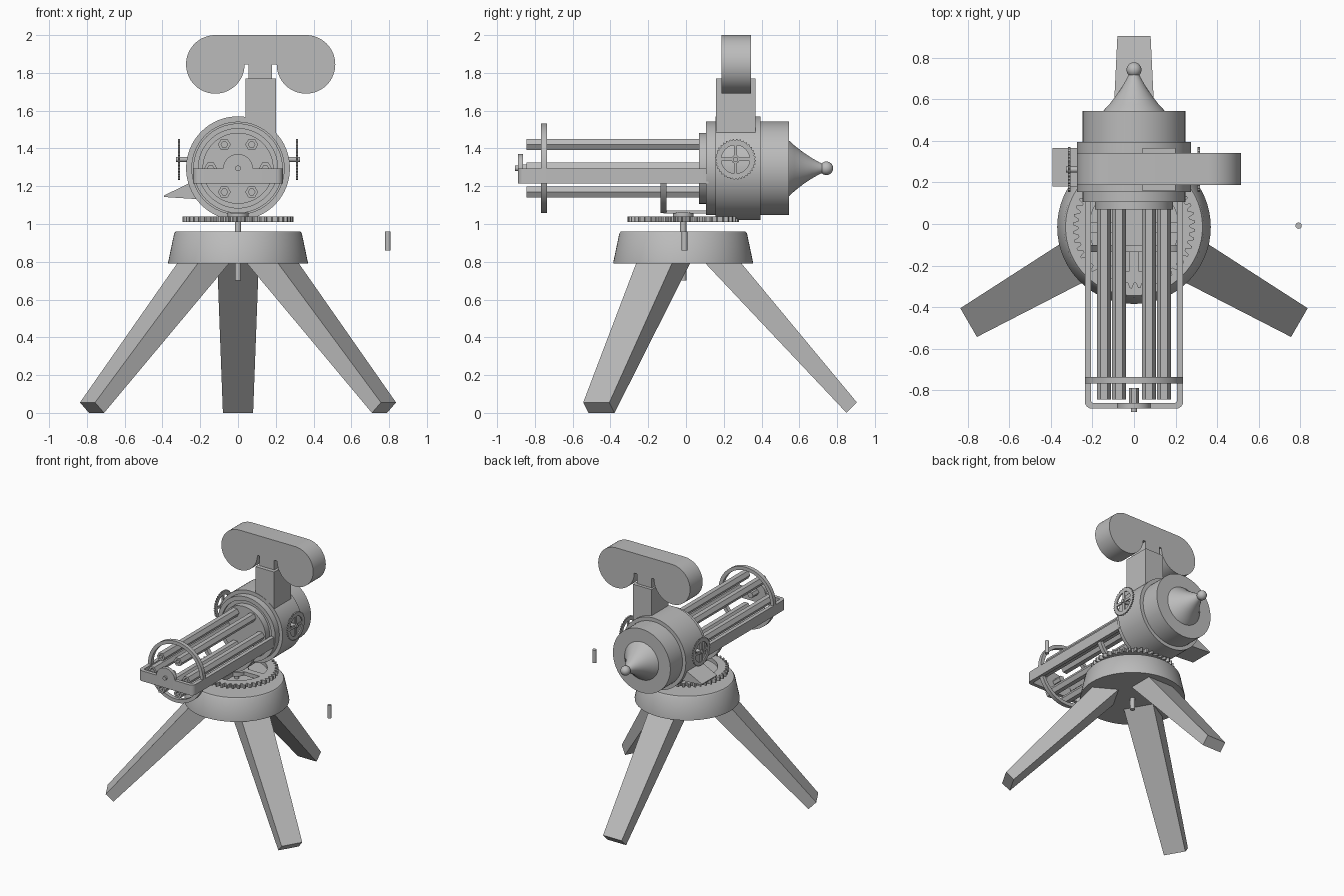
import bpy, bmesh, math
from mathutils import Matrix, Vector

if "Cube" in bpy.data.objects:
    bpy.data.objects.remove(bpy.data.objects["Cube"])

grey = bpy.data.materials.new("metal grey")
grey.diffuse_color = (0.5, 0.5, 0.5, 1)
grey.use_nodes = True
grey.node_tree.nodes["Principled BSDF"].inputs["Base Color"].default_value = grey.diffuse_color
CY, CZ = -0.015, 1.295          # tripod centre in y, gun axis height
GUN = (0, 0, CZ)


def finish(name, bm, loc=(0, 0, 0)):
    bmesh.ops.remove_doubles(bm, verts=bm.verts, dist=1e-5)
    bmesh.ops.recalc_face_normals(bm, faces=bm.faces)
    me = bpy.data.meshes.new(name)
    bm.to_mesh(me)
    bm.free()
    me.materials.append(grey)
    ob = bpy.data.objects.new(name, me)
    bpy.context.collection.objects.link(ob)
    ob.location = loc
    bpy.ops.object.select_all(action='DESELECT')
    ob.select_set(True)
    bpy.context.view_layer.objects.active = ob
    bpy.ops.object.shade_smooth_by_angle(angle=math.radians(35))
    return ob


def place(axis, a, b, t):
    return {'X': (t, a, b), 'Y': (a, t, b), 'Z': (a, b, t)}[axis]


def lathe(name, prof, axis, loc, n=48, closed=False, arc=(0, 360), tooth=0, turn=0):
    """Spin (radius, height) points round an axis; tooth cuts gear teeth in the outer edge."""
    bm = bmesh.new()
    full = arc[1] - arc[0] == 360
    big = max(r for r, t in prof)
    rows = []
    for k in range(n if full else n + 1):
        a = math.radians(arc[0] + (arc[1] - arc[0]) * k / n + turn)
        row = []
        for r, t in prof:
            if tooth and r > big * 0.99 and k % 4 < 2:
                r -= tooth
            row.append(bm.verts.new(place(axis, r * math.cos(a), r * math.sin(a), t)))
        rows.append(row)
    m = len(prof)
    for k in range(n):
        p, q = rows[k], rows[(k + 1) % len(rows)]
        for i in range(m if closed else m - 1):
            j = (i + 1) % m
            bm.faces.new((p[i], p[j], q[j], q[i]))
    if not full:
        bm.faces.new(rows[0])
        bm.faces.new(rows[-1])
    bmesh.ops.dissolve_degenerate(bm, dist=1e-6, edges=bm.edges)
    return finish(name, bm, loc)


def rod(name, r, lo, hi, axis, loc, n=24, turn=0):
    return lathe(name, [(0, lo), (r, lo), (r, hi), (0, hi)], axis, loc, n, turn=turn)


def ring(name, ro, ri, lo, hi, axis, loc, n=48, **kw):
    return lathe(name, [(ri, lo), (ro, lo), (ro, hi), (ri, hi)], axis, loc, n, True, **kw)


def prism(name, pts, lo, hi, axis, loc=(0, 0, 0)):
    bm = bmesh.new()
    a = [bm.verts.new(place(axis, x, y, lo)) for x, y in pts]
    b = [bm.verts.new(place(axis, x, y, hi)) for x, y in pts]
    bm.faces.new(a)
    bm.faces.new(b)
    for i in range(len(pts)):
        j = (i + 1) % len(pts)
        bm.faces.new((a[i], a[j], b[j], b[i]))
    return finish(name, bm, loc)


def box(name, x, y, z):
    return prism(name, [(x[0], y[0]), (x[1], y[0]), (x[1], y[1]), (x[0], y[1])], z[0], z[1], 'Z')


def arc_pts(cx, cy, r, a0, a1, n):
    return [(cx + r * math.cos(math.radians(a0 + (a1 - a0) * i / n)),
             cy + r * math.sin(math.radians(a0 + (a1 - a0) * i / n))) for i in range(n + 1)]


def spoked_gear(name, R, ri, hub, w, teeth, depth, lo, hi, axis, loc):
    ring(name + "_rim", R, ri, lo, hi, axis, loc, teeth * 4, tooth=depth)
    rod(name + "_hub", hub, lo, hi, axis, loc)
    e = ri + (R - ri) * 0.3
    cross = [(w, w), (w, e), (-w, e), (-w, w), (-e, w), (-e, -w),
             (-w, -w), (-w, -e), (w, -e), (w, -w), (e, -w), (e, w)]
    prism(name + "_spokes", cross, lo, hi, axis, loc)


# tripod legs: tapered beams, radial distance / height / half width per corner
for i in range(3):
    bm = bmesh.new()
    top = [(0.26, 0.85, 0.112), (0.063, 0.85, 0.112)]
    foot = [(0.92, 0.055, 0.08), (0.865, 0.0, 0.08)]
    a, b = [[bm.verts.new((s * w, r, z)) for r, z, w, s in
             [(*e[0], 1), (*e[0], -1), (*e[1], -1), (*e[1], 1)]] for e in (top, foot)]
    bm.faces.new(a)
    bm.faces.new(b)
    for k in range(4):
        j = (k + 1) % 4
        bm.faces.new((a[k], a[j], b[j], b[k]))
    bm.transform(Matrix.Rotation(math.radians(120 * i), 4, 'Z'))
    finish("tripod_leg", bm, (0, CY, 0))

# tripod head, post, traverse gear and loose pin
base = (0, CY, 0)
lathe("tripod_head", [(0, 0.79), (0.37, 0.79), (0.37, 0.797), (0.338, 0.95),
                      (0.33, 0.96), (0, 0.96)], 'Z', base, 64)
rod("centre_post", 0.017, 0.70, 1.02, 'Z', base)
spoked_gear("traverse_gear", 0.295, 0.215, 0.085, 0.025, 44, 0.025, 1.01, 1.04, 'Z', base)
rod("pivot_boss", 0.055, 1.035, 1.06, 'Z', base)
rod("loose_pin", 0.015, 0.86, 0.96, 'Z', (0.793, -0.008, 0))

# cradle joining the pivot to the gun
box("cradle_plate", (-0.04, 0.04), (-0.12, 0.12), (1.055, 1.072))
ring("cradle_half_ring", 0.237, 0.21, -0.135, -0.102, 'Y', GUN, 32, arc=(180, 360))

# receiver housing with stepped bands, flared tail and ball knob
lathe("receiver", [(0, 0.12), (0.215, 0.12), (0.215, 0.105), (0.247, 0.105), (0.247, 0.155),
                   (0.275, 0.155), (0.275, 0.395), (0.247, 0.395), (0.247, 0.545),
                   (0, 0.545)], 'Y', GUN, 64)
rod("barrel_plate", 0.188, 0.07, 0.13, 'Y', GUN, 48)
lathe("tail_cone", [(0, 0.54), (0.15, 0.54), (0.142, 0.552), (0.12, 0.575), (0.085, 0.62),
                    (0.055, 0.665), (0.032, 0.705), (0.022, 0.73), (0, 0.73)], 'Y', GUN)
lathe("tail_knob", [(0.036 * math.sin(math.pi * i / 12), 0.743 - 0.036 * math.cos(math.pi * i / 12))
                    for i in range(13)], 'Y', GUN, 24)

# six hollow hexagonal barrels
for i in range(6):
    a = math.radians(60 * i)
    lathe("barrel", [(0, -0.80), (0.017, -0.80), (0.017, -0.845), (0.034, -0.845), (0.034, 0.1), (0, 0.1)],
          'Y', (0.145 * math.cos(a), 0, CZ + 0.145 * math.sin(a)), 6)

# U-shaped frame, front bearing and muzzle ring
outer = [(0.237, 0.12)] + arc_pts(0.202, -0.855, 0.035, 0, -90, 6) \
    + arc_pts(-0.202, -0.855, 0.035, -90, -180, 6) + [(-0.237, 0.12)]
inner = [(-0.208, 0.12)] + arc_pts(-0.196, -0.85, 0.012, 180, 270, 4) \
    + arc_pts(0.196, -0.85, 0.012, -90, 0, 4) + [(0.208, 0.12)]
prism("barrel_frame", outer + inner, 1.215, 1.295, 'Z')
prism("front_bearing", arc_pts(0, 0, 0.08, 0, 180, 24), -0.89, -0.862, 'Y', (0, 0, 1.29))
rod("front_spindle", 0.015, -0.905, -0.79, 'Y', GUN, 16)
rod("front_collar", 0.024, -0.862, -0.79, 'Y', GUN, 6)
ring("muzzle_ring", 0.237, 0.21, -0.768, -0.737, 'Y', GUN, 64)

# elevation hand wheels on both sides
for s in (-1, 1):
    c = (s * 0.312, 0.262, 1.342)
    spoked_gear("hand_wheel", 0.108, 0.075, 0.022, 0.009, 36, 0.007, -0.005, 0.005, 'X', c)
    rod("hand_wheel_axle", 0.014, min(-s * 0.1, s * 0.015), max(-s * 0.1, s * 0.015), 'X', c, 16)

# ejection chute on the left
prism("ejection_chute", [(-0.393, 1.143), (-0.393, 1.15), (-0.2, 1.245), (-0.15, 1.2), (-0.19, 1.13)],
      0.18, 0.365, 'Y')

# feed box and twin drum magazine
box("feed_box", (0.04, 0.2), (0.158, 0.367), (1.42, 1.77))
mag = [(0.055, 1.76), (0.055, 1.845)] + arc_pts(-0.12, 1.845, 0.155, 0, -270, 48) \
    + arc_pts(0.36, 1.845, 0.155, 90, -180, 48) + [(0.18, 1.845), (0.18, 1.76)]
prism("twin_drum_magazine", mag, 0.188, 0.343, 'Y')
